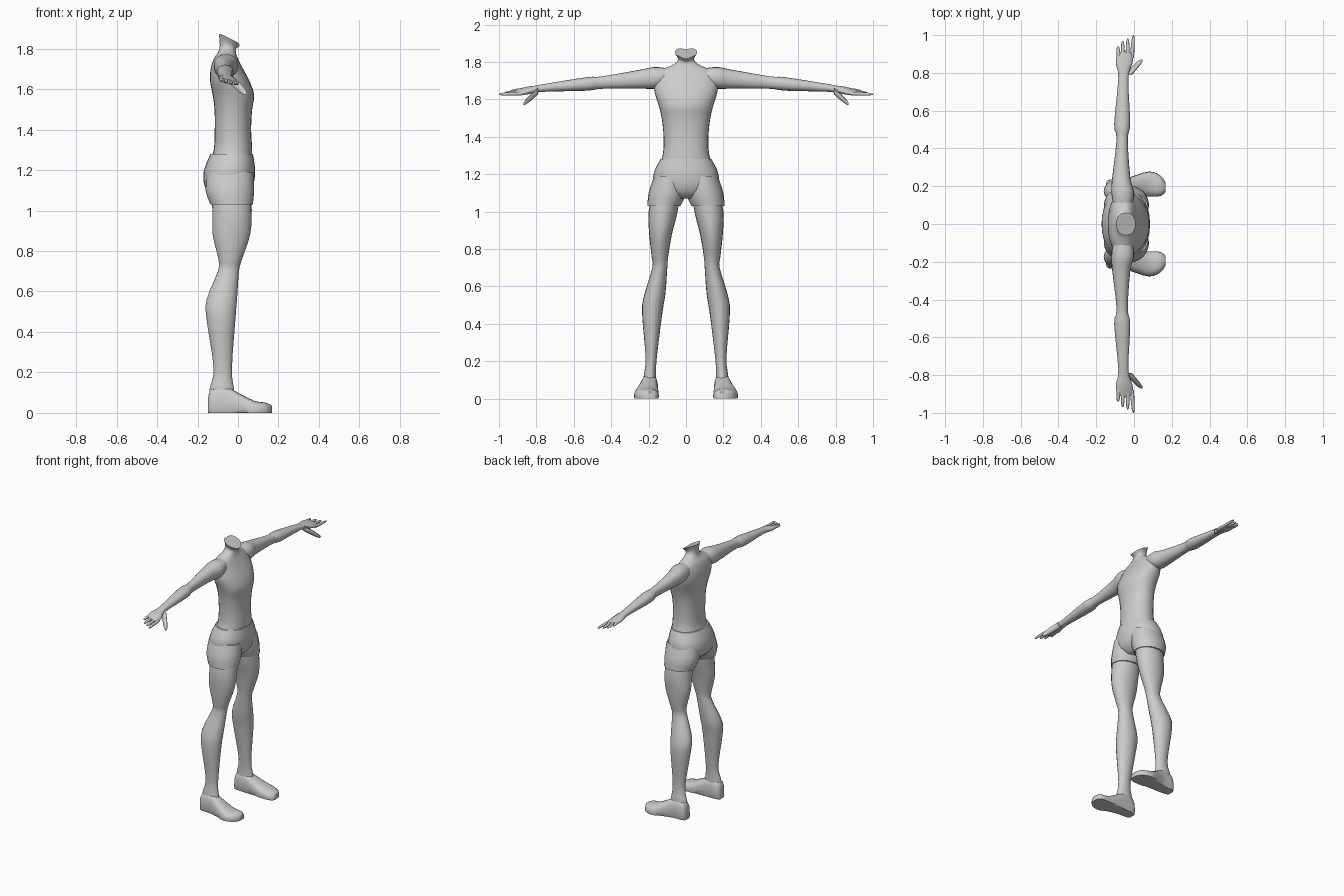
import bpy, bmesh, math
from mathutils import Vector

cube = bpy.data.objects.get("Cube")
if cube:
    bpy.data.objects.remove(cube, do_unlink=True)

grey = bpy.data.materials.new("matte grey")
grey.use_nodes = True
grey.diffuse_color = (.6, .6, .6, 1)
shader = grey.node_tree.nodes["Principled BSDF"]
shader.inputs["Base Color"].default_value = grey.diffuse_color


def refine(rings, steps):
    """Pass a smooth spline through the cross-sections."""
    out = []
    last = len(rings) - 1
    for i in range(last):
        before, start = rings[max(i - 1, 0)], rings[i]
        end, after = rings[i + 1], rings[min(i + 2, last)]
        for step in range(steps):
            t = step / steps
            out.append([b + t * (c - a + t * (2 * a - 5 * b + 4 * c - d
                                              + t * (3 * b - a - 3 * c + d))) / 2
                        for a, b, c, d in zip(before, start, end, after)])
    return out + [rings[last]]


def rounded(angle, low, high, power):
    """One coordinate of a superellipse spanning low to high."""
    wave = math.cos(angle)
    reach = math.copysign(abs(wave) ** (2 / power), wave)
    return (low + high) / 2 + (high - low) / 2 * reach


def loft(name, axis, rings, sides=20, power=2, mirror=True, shape=None):
    """Skin rings of (position, low a, high a, low b, high b) along an axis."""
    bm = bmesh.new()
    loops = []
    for position, a_low, a_high, b_low, b_high in refine(rings, steps=3):
        loop = []
        for k in range(sides):
            angle = math.tau * k / sides
            a = rounded(angle, a_low, a_high, power)
            b = rounded(angle - math.pi / 2, b_low, b_high, power)
            corner = {"x": (position, a, b), "y": (a, position, b), "z": (a, b, position)}[axis]
            loop.append(bm.verts.new(shape(*corner) if shape else corner))
        loops.append(loop)
    for lower, upper in zip(loops, loops[1:]):
        for k in range(sides):
            bm.faces.new((lower[k - 1], lower[k], upper[k], upper[k - 1]))
    bm.faces.new(loops[0])
    bm.faces.new(loops[-1])
    bmesh.ops.recalc_face_normals(bm, faces=bm.faces)
    mesh = bpy.data.meshes.new(name)
    bm.to_mesh(mesh)
    bm.free()
    mesh.materials.append(grey)
    part = bpy.data.objects.new(name, mesh)
    bpy.context.collection.objects.link(part)
    if mirror:
        modifier = part.modifiers.new("mirror to right side", "MIRROR")
        modifier.use_axis = (False, True, False)
    bpy.ops.object.select_all(action="DESELECT")
    part.select_set(True)
    bpy.context.view_layer.objects.active = part
    bpy.ops.object.shade_smooth_by_angle(angle=math.radians(50))


def centred(rings):
    """Rings of (height, back, front, half width), even on both sides."""
    return [(z, back, front, -half, half) for z, back, front, half in rings]


def ramp(value, start, end):
    """Rise from zero to one between start and end."""
    return min(max((value - start) / (end - start), 0), 1)


def slant_neck(x, y, z):
    """Raise the back edge of the neck opening and notch its middle."""
    notch = max(0, .01 - abs(y) / 4)
    return x, y, z - ramp(z, 1.79, 1.84) * ((x + .04) / 2 + notch)


# Torso and neck
loft("torso", "z", centred([
    (1.2, -.15, .07, .16), (1.3, -.12, .07, .125), (1.4, -.115, .065, .12),
    (1.5, -.116, .07, .13), (1.57, -.125, .08, .147), (1.64, -.138, .057, .168),
    (1.7, -.135, .025, .17), (1.75, -.12, 0, .15), (1.78, -.1, -.01, .08),
    (1.81, -.09, -.01, .043), (1.85, -.094, .008, .06)]),
    sides=28, power=2.2, mirror=False, shape=slant_neck)

# Fitted shorts
loft("shorts_hips", "z", centred([
    (1.07, -.1, .03, .07), (1.11, -.16, .07, .15),
    (1.19, -.17, .085, .176), (1.28, -.136, .074, .137)]),
    sides=28, power=2.2, mirror=False)
loft("shorts_leg", "z", [
    (1.03, -.136, .073, .03, .206), (1.1, -.16, .08, 0, .2),
    (1.19, -.15, .075, .01, .17)])

# Legs
loft("leg", "z", [
    (.02, -.145, 0, .155, .23), (.12, -.14, -.02, .16, .226),
    (.22, -.12, -.03, .156, .216), (.46, -.155, -.013, .126, .235),
    (.56, -.155, -.005, .11, .222), (.7, -.1, .005, .1, .18),
    (.76, -.097, .02, .095, .184), (.88, -.125, .06, .075, .197),
    (1, -.126, .068, .045, .2), (1.14, -.14, .065, .025, .17)])

# Feet, flattened at the sole
sole = -.03
loft("foot", "x", [(x, inner, outer, sole, top) for x, inner, outer, top in (
    (-.149, .17, .217, .07), (-.13, .155, .235, .12), (-.06, .15, .24, .13),
    (0, .148, .255, .1), (.08, .145, .278, .06), (.14, .148, .257, .05),
    (.167, .168, .22, .035))],
    power=2.6, shape=lambda x, y, z: (x, y, max(z, 0)))


def lower_hand(x, y, z):
    """Slope the arm gently and roll the thumb side of the hand down."""
    roll = ramp(y, .76, .9)
    return x, y, z - .09 * y - roll * (.012 + (x + .045) / 4)


# Arms and palms
shoulder = 1.73
loft("arm", "y", [(y, back, front, shoulder - half, shoulder + half)
                  for y, back, front, half in (
    (.1, -.11, -.01, .045), (.17, -.12, 0, .058), (.25, -.115, -.02, .05),
    (.45, -.092, -.033, .033), (.53, -.105, -.02, .036), (.77, -.083, -.03, .02),
    (.85, -.096, -.008, .019), (.91, -.088, -.003, .011))],
    power=2.2, shape=lower_hand)


def digit(name, start, end, radius):
    """Tapered finger with a rounded tip."""
    rings = []
    for t in (0, .4, .8, .95, 1):
        x, y, z = Vector(start).lerp(Vector(end), t)
        size = radius * math.sqrt(1.04 - t ** 4)
        rings.append((y, x - size, x + size, z - size, z + size))
    loft(name, "y", rings, sides=10)


# Fingers and thumb
digit("little_finger", (-.08, .88, 1.65), (-.085, .94, 1.643), radius=.01)
digit("ring_finger", (-.058, .88, 1.643), (-.06, .97, 1.634), radius=.01)
digit("middle_finger", (-.034, .88, 1.637), (-.033, .982, 1.629), radius=.01)
digit("index_finger", (-.011, .88, 1.631), (-.003, 1, 1.627), radius=.01)
digit("thumb", (-.03, .79, 1.645), (.04, .87, 1.575), radius=.019)
